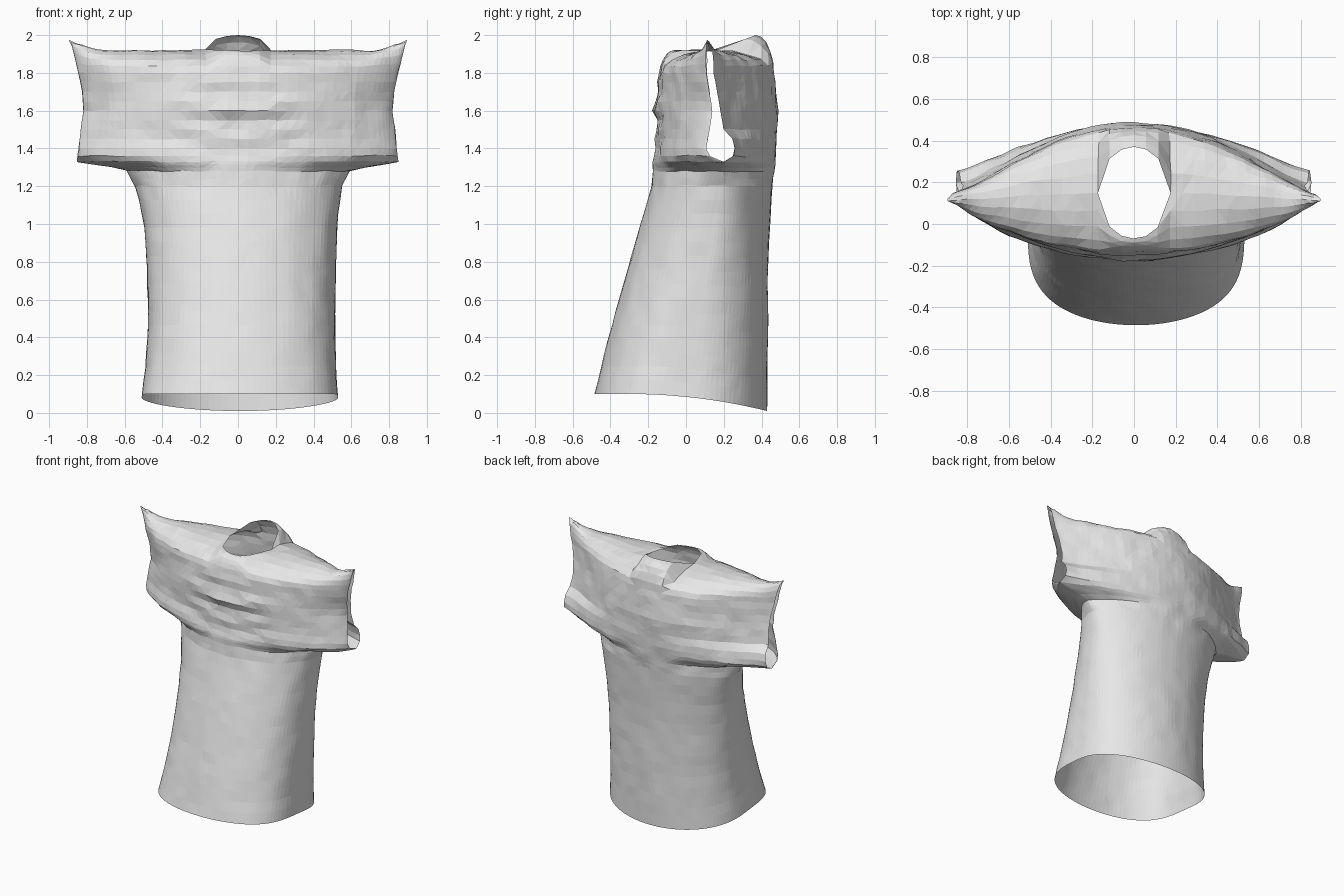
import bpy
import bmesh
import math
from mathutils import Vector, noise

if "Cube" in bpy.data.objects:
    bpy.data.objects.remove(bpy.data.objects["Cube"], do_unlink=True)

HALF = 24          # columns from the centre line to the side seam
NECK = 3           # columns from the centre line to the side of the neck hole
CAP = 5            # rows that roll over the shoulder
SHOULDER = 1.8     # height where the shoulder starts to roll inwards

# Profiles as (height, value) pairs
half_width = [(0.1, .52), (0.25, .505), (0.5, .495), (0.8, .5), (1, .512), (1.2, .545),
              (1.28, .59), (1.3, .67), (1.33, .85), (1.6, .82), (1.7, .825), (1.8, .845)]
side_shift = [(0.1, .01), (0.5, .02), (1, .015), (1.3, 0)]
front_depth = [(0.1, -.485), (0.4, -.41), (0.8, -.3), (1.2, -.18), (1.4, -.165),
               (1.46, -.15), (1.6, -.165), (1.8, -.14)]
back_depth = [(0.1, .43), (0.8, .435), (1.2, .455), (1.4, .48), (1.6, .487), (1.8, .465)]
front_edge = [(0.1, .02), (1.2, .19), (1.33, .2), (1.36, .13), (1.4, .11),
              (1.6, .14), (1.8, .11)]
back_edge = [(0.1, .02), (1.2, .19), (1.33, .2), (1.36, .25), (1.43, .26),
             (1.5, .2), (1.8, .15)]
front_round = [(0.1, .28), (1.2, .45), (1.4, .75)]
back_round = [(0.1, .42), (1.2, .55), (1.4, 1.3)]


def at(profile, z):
    """Linear interpolation along a profile."""
    if z <= profile[0][0]:
        return profile[0][1]
    for (z0, v0), (z1, v1) in zip(profile, profile[1:]):
        if z <= z1:
            return v0 + (v1 - v0) * (z - z0) / (z1 - z0)
    return profile[-1][1]


def cloth_point(u, z, back):
    """Point on the front or back panel, u runs from seam to seam."""
    depth, edge, power = ((back_depth, back_edge, back_round) if back
                          else (front_depth, front_edge, front_round))
    x = u * at(half_width, z) + at(side_shift, z)
    bulge = max(0, 1 - u * u) ** at(power, z)
    y = at(edge, z) + (at(depth, z) - at(edge, z)) * bulge
    # Hanging folds across the chest
    if not back:
        fade = max(0, 1 - (x / .42) ** 2) * max(0, 1 - ((z - 1.53) / .27) ** 2)
        y += .012 * fade * math.sin(42 * (z - .5 * x * x))
    # Hem dips towards the back
    sag = .09 * max(0, (y + .3) / .73) ** 2
    return Vector((x, y, z - sag * max(0, 1 - (z - .1) / .9)))


def seam_point(i, u, back):
    """Point on the shoulder seam or on the rim of the neck hole."""
    x = u * .895
    tip = max(0, (abs(x) - .68) / .215)
    y, z = .15 - .04 * u * u, 1.92 + .055 * tip ** 2
    if abs(i) < NECK:
        rim = math.sqrt(1 - (i / NECK) ** 2)
        y += (.22 if back else -.22) * rim
        z += .08 * rim if back else 0
    return Vector((x, y, z))


# Row heights: body, underarm, chest
rows = [.1 + 1.1 * k / 15 for k in range(16)]
rows += [1.24, 1.28, 1.3, 1.315, 1.33, 1.36]
rows += [1.4 + .05 * k for k in range(9)]

bm = bmesh.new()
for back in (False, True):
    grid = []
    for r in range(len(rows) + CAP):
        line = []
        for i in range(-HALF, HALF + 1):
            u = math.sin(math.pi / 2 * i / HALF)
            if r < len(rows):
                p = cloth_point(u, rows[r], back)
            else:
                # Roll over the shoulder along a quarter ellipse
                a = math.pi / 2 * (r - len(rows) + 1) / CAP
                low, top = cloth_point(u, SHOULDER, back), seam_point(i, u, back)
                rise, inward = math.sin(a), 1 - math.cos(a)
                p = Vector((low.x + (top.x - low.x) * rise,
                            low.y + (top.y - low.y) * inward,
                            low.z + (top.z - low.z) * rise))
            # Light crumpling, stronger around the chest and sleeves
            amount = .004 if p.z < 1.2 else .009
            if p.z < 1.95 and p.z > .12:
                p += noise.noise_vector(p * 9) * amount
            line.append(bm.verts.new(p))
        grid.append(line)
    for low, top in zip(grid, grid[1:]):
        for k in range(2 * HALF):
            bm.faces.new((low[k], low[k + 1], top[k + 1], top[k]))

# Sew the panels together, leaving neck, sleeves and hem open
bmesh.ops.remove_doubles(bm, verts=bm.verts, dist=.0008)
bmesh.ops.recalc_face_normals(bm, faces=bm.faces)
bmesh.ops.triangulate(bm, faces=bm.faces)

mesh = bpy.data.meshes.new("shirt")
bm.to_mesh(mesh)
bm.free()
shirt = bpy.data.objects.new("shirt", mesh)
bpy.context.collection.objects.link(shirt)

# Plain light grey cloth
cloth = bpy.data.materials.new("light grey cloth")
cloth.use_nodes = True
grey = (.8, .8, .8, 1)
cloth.diffuse_color = grey
cloth.node_tree.nodes["Principled BSDF"].inputs["Base Color"].default_value = grey
mesh.materials.append(cloth)
